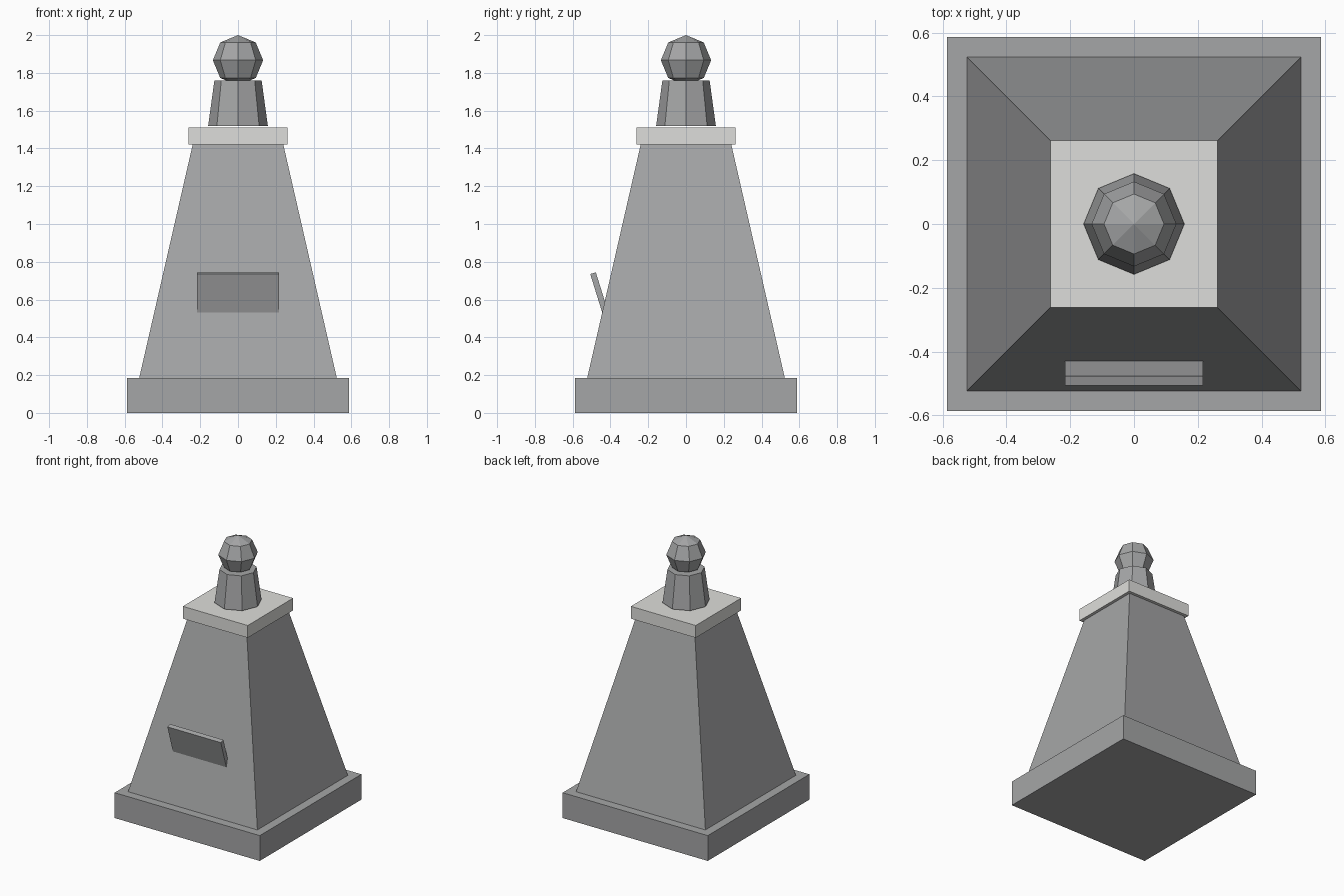
import bpy
import math

cube = bpy.data.objects.get("Cube")
if cube:
    bpy.data.objects.remove(cube, do_unlink=True)


def material(name, colour):
    mat = bpy.data.materials.new(name)
    mat.use_nodes = True
    mat.diffuse_color = (*colour, 1)
    mat.node_tree.nodes["Principled BSDF"].inputs["Base Color"].default_value = (*colour, 1)
    return mat


stone = material("grey stone", (0.375, 0.38, 0.385))
pale = material("pale stone", (0.73, 0.73, 0.705))


def finish(name, mat):
    obj = bpy.context.object
    obj.name = name
    obj.data.materials.append(mat)
    return obj


def frustum(name, mat, sides, low, high, z0, z1):
    """Tapered prism with corner radii low and high, from z0 to z1."""
    bpy.ops.mesh.primitive_cone_add(vertices=sides, radius1=low, radius2=high,
                                    depth=z1 - z0, location=(0, 0, (z0 + z1) / 2))
    return finish(name, mat)


def square(name, mat, low, high, z0, z1):
    """Square frustum given by half widths, with sides along the axes."""
    root = math.sqrt(2)
    obj = frustum(name, mat, 4, low * root, high * root, z0, z1)
    obj.rotation_euler.z = math.pi / 4
    return obj


# Stepped base, tapering shaft and pale capstone
square("base_slab", stone, 0.587, 0.587, 0, 0.185)
square("tapered_body", stone, 0.523, 0.24, 0.185, 1.42)
square("capstone", pale, 0.262, 0.262, 1.42, 1.51)

# Octagonal finial with a faceted ball
frustum("finial_neck", stone, 8, 0.158, 0.125, 1.52, 1.76)
bpy.ops.mesh.primitive_uv_sphere_add(segments=8, ring_count=4, radius=0.133,
                                     location=(0, 0, 1.867))
finish("finial_ball", stone)

# Plaque leaning out of the front, its foot sunk in the body
tilt = math.radians(17.3)
thick, height = 0.031, 0.23
down = (math.sin(tilt), -math.cos(tilt))
inward = (math.cos(tilt), math.sin(tilt))
y = -0.507 + down[0] * height / 2 + inward[0] * thick / 2
z = 0.735 + down[1] * height / 2 + inward[1] * thick / 2
bpy.ops.mesh.primitive_cube_add(size=1, location=(0, y, z), rotation=(tilt, 0, 0))
finish("front_plaque", stone).scale = (0.432, thick, height)
